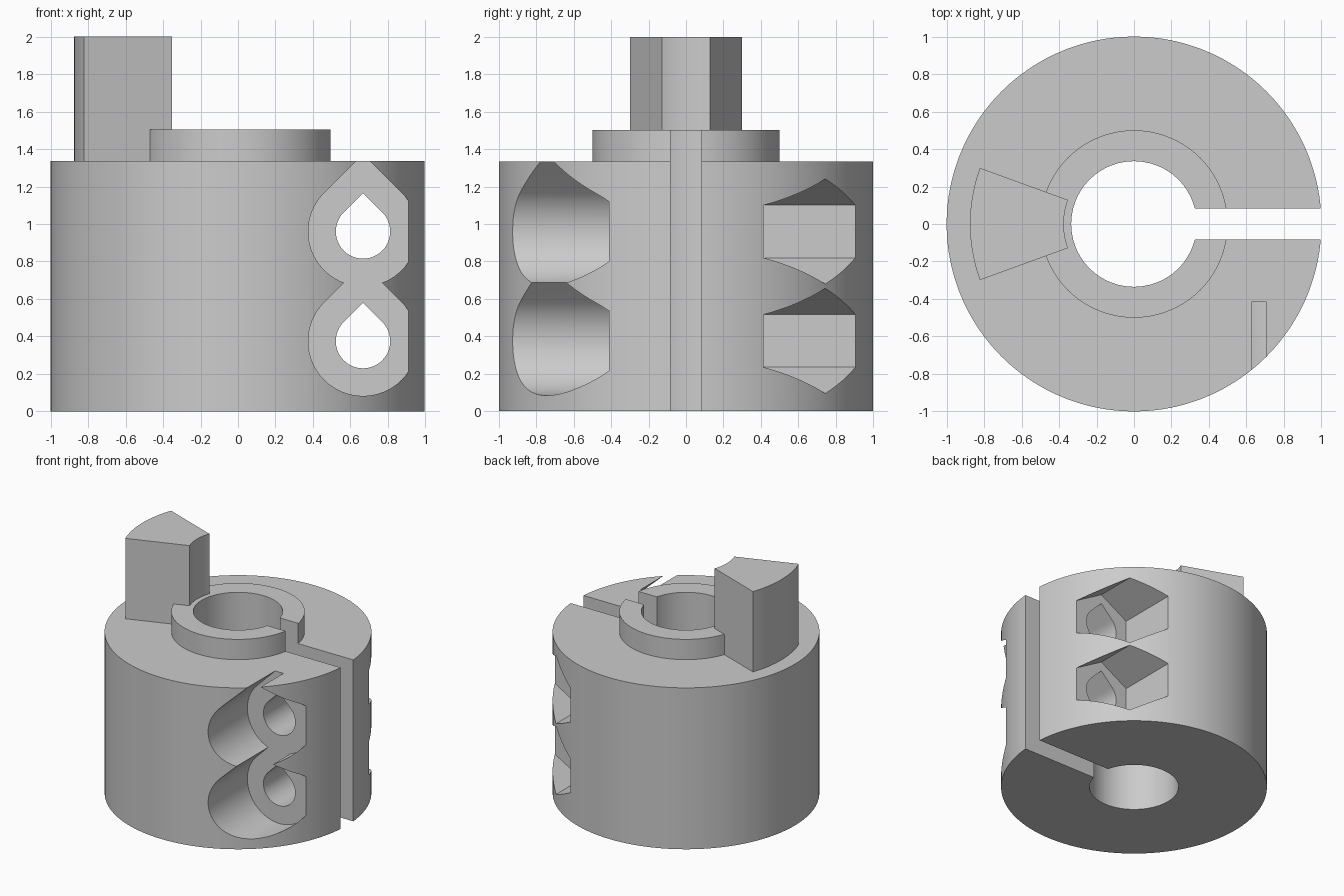
import bpy, bmesh
from math import cos, sin, radians
from mathutils import Vector

cube = bpy.data.objects.get("Cube")
if cube:
    bpy.data.objects.remove(cube, do_unlink=True)

grey = bpy.data.materials.new("plain grey")
grey.use_nodes = True
colour = (0.6, 0.6, 0.6, 1)
grey.diffuse_color = colour
grey.node_tree.nodes["Principled BSDF"].inputs["Base Color"].default_value = colour


def arc(r, start, end, steps, cx=0, cy=0):
    """Points on an arc, both ends included (degrees)."""
    angles = [radians(start + (end - start) * i / steps) for i in range(steps + 1)]
    return [(cx + r * cos(a), cy + r * sin(a)) for a in angles]


def circle(r, steps=128):
    return arc(r, 0, 360, steps)[:-1]


def prism(name, outline, lo, hi, along="z"):
    """Extrude an outline along z, or an (x, z) outline along y."""
    def place(p, d):
        return Vector((p[0], p[1], d)) if along == "z" else Vector((p[0], d, p[1]))
    bm = bmesh.new()
    face = bm.faces.new([bm.verts.new(place(p, lo)) for p in outline])
    top = bmesh.ops.extrude_face_region(bm, geom=[face])["geom"]
    verts = [v for v in top if isinstance(v, bmesh.types.BMVert)]
    bmesh.ops.translate(bm, verts=verts, vec=place((0, 0), hi - lo))
    bmesh.ops.recalc_face_normals(bm, faces=bm.faces)
    mesh = bpy.data.meshes.new(name)
    bm.to_mesh(mesh)
    bm.free()
    mesh.materials.append(grey)
    obj = bpy.data.objects.new(name, mesh)
    bpy.context.collection.objects.link(obj)
    return obj


def combine(target, tool, operation):
    """Apply a boolean and discard the tool object."""
    tool.hide_render = True
    mod = target.modifiers.new(tool.name, "BOOLEAN")
    mod.operation, mod.object, mod.solver = operation, tool, "EXACT"
    bpy.context.view_layer.objects.active = target
    bpy.ops.object.modifier_apply(modifier=mod.name)
    bpy.data.objects.remove(tool, do_unlink=True)


def teardrop(r, x, z):
    """Round hole with a 45 degree pointed roof."""
    return arc(r, 135, 405, 72, x, z) + [(x, z + r * 2 ** 0.5)]


# Round body, raised hub and wedge-shaped drive jaw
body = prism("clamp_coupling_body", circle(1), 0, 1.335)
combine(body, prism("hub", circle(0.5), 1, 1.503), "UNION")
jaw_outline = arc(0.875, 160, 200, 16) + arc(0.375, 200, 160, 16)
combine(body, prism("drive_jaw", jaw_outline, 1, 2), "UNION")

# Shaft bore and clamping slot
combine(body, prism("shaft_bore", circle(0.335), -0.2, 1.8), "DIFFERENCE")
slot = [(0, -0.083), (1.2, -0.083), (1.2, 0.083), (0, 0.083)]
combine(body, prism("clamp_slot", slot, -0.2, 1.8), "DIFFERENCE")

# Two clamp screws: head recess in front, through hole, hexagonal nut pocket behind
SCREW_X = 0.667
for z in (0.375, 0.96):
    combine(body, prism("head_recess", teardrop(0.292, SCREW_X, z), -1.2, -0.413, "y"), "DIFFERENCE")
    combine(body, prism("screw_hole", teardrop(0.145, SCREW_X, z), -0.7, 0.7, "y"), "DIFFERENCE")
    nut = arc(0.281, 30, 330, 5, SCREW_X, z)
    combine(body, prism("nut_pocket", nut, 0.413, 1.2, "y"), "DIFFERENCE")

# Smooth the curved walls, keep the edges crisp
bpy.ops.object.select_all(action="DESELECT")
body.select_set(True)
bpy.context.view_layer.objects.active = body
bpy.ops.object.shade_smooth_by_angle(angle=radians(25))
